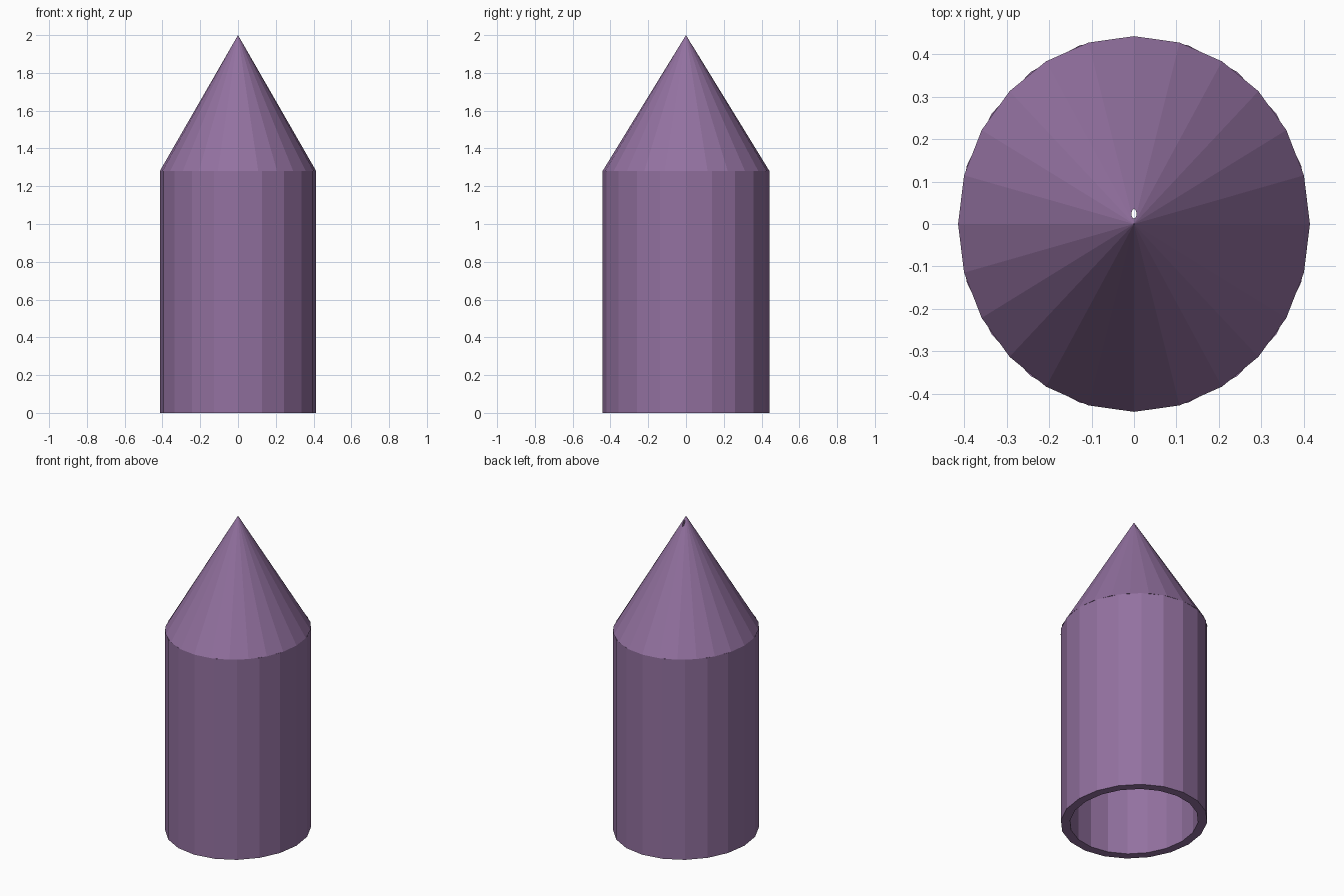
import bpy, bmesh
from math import sin, cos, pi

if "Cube" in bpy.data.objects:
    bpy.data.objects.remove(bpy.data.objects["Cube"])

RX, RY = 0.414, 0.442      # slightly oval footprint
INNER = 0.875              # bore size relative to the outside
SHOULDER, TIP, INNER_TIP = 1.28, 2.0, 1.91

purple = bpy.data.materials.new("purple")
purple.diffuse_color = (0.29, 0.165, 0.35, 1)
purple.use_nodes = True
purple.node_tree.nodes["Principled BSDF"].inputs["Base Color"].default_value = purple.diffuse_color


def ring(bm, n, scale, z):
    return [bm.verts.new((RX * scale * cos(2 * pi * i / n),
                          RY * scale * sin(2 * pi * i / n), z)) for i in range(n)]


def bridge(bm, a, b):
    n = len(a)
    for i in range(n):
        j = (i + 1) % n
        bm.faces.new((a[i], a[j], b[j], b[i]))


def fan(bm, a, apex):
    tip = bm.verts.new(apex)
    for i in range(len(a)):
        bm.faces.new((a[i], a[(i + 1) % len(a)], tip))


def finish(bm, name):
    bmesh.ops.recalc_face_normals(bm, faces=bm.faces)
    mesh = bpy.data.meshes.new(name)
    bm.to_mesh(mesh)
    bm.free()
    mesh.materials.append(purple)
    obj = bpy.data.objects.new(name, mesh)
    bpy.context.collection.objects.link(obj)
    return obj


# Open tube body, 20 sides
bm = bmesh.new()
loops = [ring(bm, 20, s, z) for s, z in
         ((1, 0), (1, SHOULDER), (INNER, SHOULDER), (INNER, 0))]
for k in range(4):
    bridge(bm, loops[k], loops[(k + 1) % 4])
finish(bm, "tube_body")

# Hollow cone nose, 24 sides
bm = bmesh.new()
outer = ring(bm, 24, 1, SHOULDER)
inner = ring(bm, 24, INNER, SHOULDER)
bridge(bm, outer, inner)
fan(bm, outer, (0, 0, TIP))
fan(bm, inner, (0, 0, INNER_TIP))
nose = finish(bm, "cone_nose")

# Tiny vertical hole behind the tip
bpy.ops.mesh.primitive_cylinder_add(vertices=12, radius=1, depth=2, location=(0, 0.024, 1.85))
drill = bpy.context.object
drill.name = "hole_cutter"
drill.scale = (0.006, 0.011, 0.2)
drill.hide_render = True

cut = nose.modifiers.new("hole", 'BOOLEAN')
cut.operation = 'DIFFERENCE'
cut.solver = 'EXACT'
cut.object = drill
bpy.context.view_layer.objects.active = nose
bpy.ops.object.modifier_apply(modifier=cut.name)
bpy.data.objects.remove(drill)
